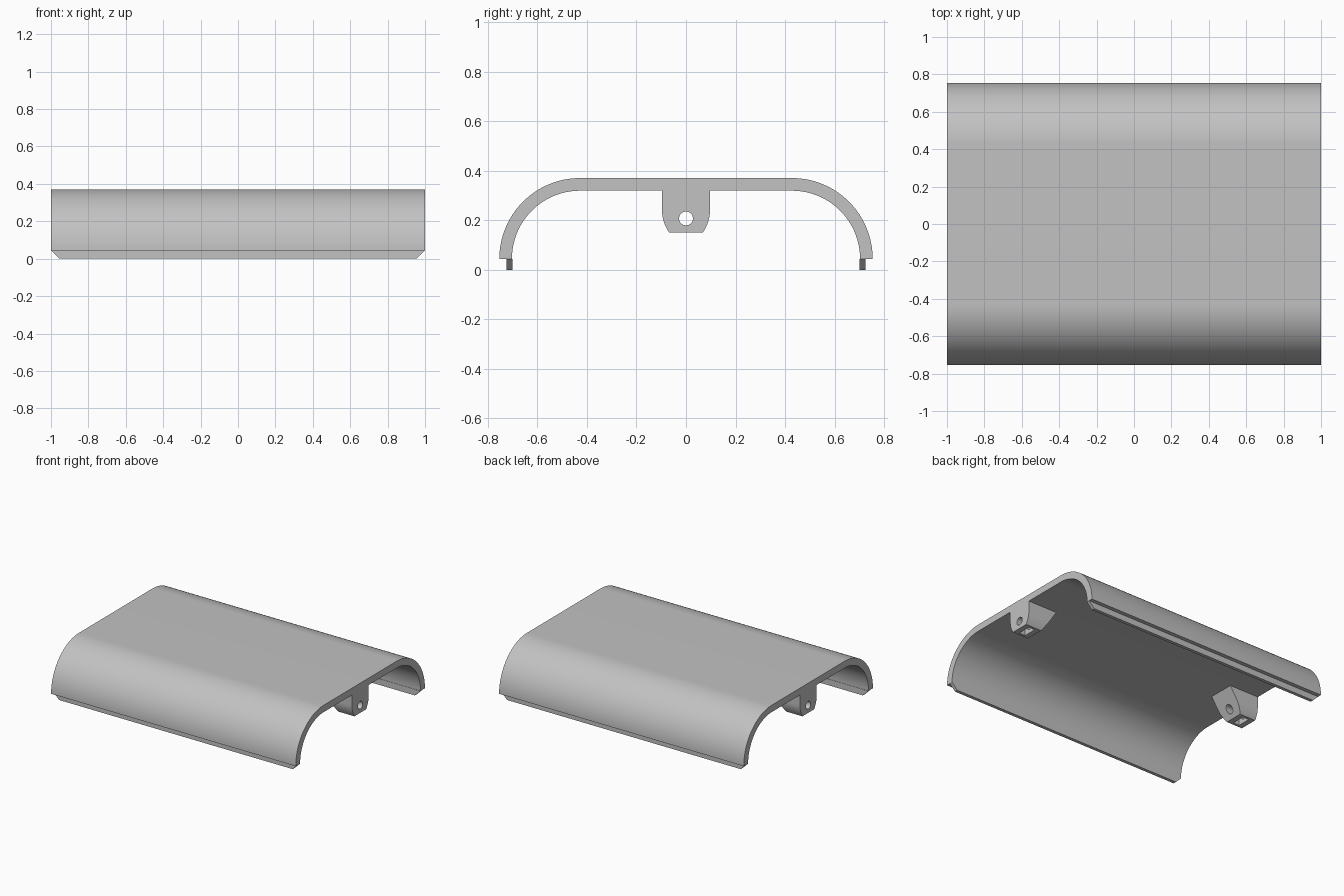
import bpy
import bmesh
from math import sin, cos, pi, radians

if "Cube" in bpy.data.objects:
    bpy.data.objects.remove(bpy.data.objects["Cube"])

grey = bpy.data.materials.new("plain grey")
grey.use_nodes = True
grey.diffuse_color = (0.54, 0.54, 0.54, 1)
grey.node_tree.nodes["Principled BSDF"].inputs["Base Color"].default_value = grey.diffuse_color

HALF_Y, TOP, RIM, RADIUS, WALL = 0.754, 0.371, 0.045, 0.326, 0.051
CEILING = TOP - WALL


def prism(name, profile, x_start, x_end):
    """Sweep a (y, z) profile along x; each end's x is a function of z."""
    bm = bmesh.new()
    a = [bm.verts.new((x_start(z), y, z)) for y, z in profile]
    b = [bm.verts.new((x_end(z), y, z)) for y, z in profile]
    bm.faces.new(a)
    bm.faces.new(b[::-1])
    n = len(profile)
    for i in range(n):
        j = (i + 1) % n
        bm.faces.new((a[j], a[i], b[i], b[j]))
    bmesh.ops.recalc_face_normals(bm, faces=bm.faces)
    mesh = bpy.data.meshes.new(name)
    bm.to_mesh(mesh)
    bm.free()
    mesh.materials.append(grey)
    obj = bpy.data.objects.new(name, mesh)
    bpy.context.collection.objects.link(obj)
    return obj


def activate(obj):
    bpy.ops.object.select_all(action="DESELECT")
    obj.select_set(True)
    bpy.context.view_layer.objects.active = obj


def smooth(obj):
    activate(obj)
    bpy.ops.object.shade_smooth_by_angle(angle=radians(30))


def cut(obj, cutter):
    cutter.hide_render = True
    mod = obj.modifiers.new("cut", "BOOLEAN")
    mod.operation = "DIFFERENCE"
    mod.solver = "EXACT"
    mod.object = cutter
    activate(obj)
    bpy.ops.object.modifier_apply(modifier=mod.name)
    bpy.data.objects.remove(cutter)


def arch(radius, steps=32):
    """Two quarter rounds joined by a flat top, from +y to -y."""
    c = HALF_Y - RADIUS
    angles = [pi / 2 * i / steps for i in range(steps + 1)]
    right = [(c + radius * cos(t), RIM + radius * sin(t)) for t in angles]
    return right + [(-y, z) for y, z in reversed(right)]


# Arched cover
shell = prism("cover_shell", arch(RADIUS) + arch(RADIUS - WALL)[::-1],
              lambda z: -1, lambda z: 1)
smooth(shell)

# Thin lips under both long rims, with chamfered ends
inner = HALF_Y - WALL
for side, label in ((-1, "front"), (1, "back")):
    profile = [(side * y, z) for y, z in
               ((inner - 0.002, 0), (inner + 0.022, 0),
                (inner + 0.022, RIM), (inner - 0.002, RIM))]
    prism(label + "_lip", profile, lambda z: z - RIM - 1 + 2 * (RIM - z),
          lambda z: 1 - (RIM - z))

# Hanging lugs with a sloped inner face, a pin hole and a nut slot
LUG_BOTTOM, SHOULDER = 0.152, 0.24
half = [(0.097, CEILING)]
for i in range(9):
    t = i / 8
    half.append((0.097 - 0.028 * t ** 2, SHOULDER + (LUG_BOTTOM - SHOULDER) * t))
lug_profile = half + [(-y, z) for y, z in reversed(half)]


def slope(z):
    return 1 - 0.13 - 0.11 * (z - LUG_BOTTOM) / (CEILING - LUG_BOTTOM)


for side, label in ((1, "left"), (-1, "right")):
    lug = prism(label + "_lug", lug_profile,
                lambda z: side * slope(z), lambda z: side)
    circle = [(0.028 * cos(2 * pi * i / 32), 0.208 + 0.028 * sin(2 * pi * i / 32))
              for i in range(32)]
    cut(lug, prism("hole_cutter", circle, lambda z: side * 0.6, lambda z: side * 1.2))
    slot = [(-0.05, 0.1), (0.05, 0.1), (0.05, 0.255), (-0.05, 0.255)]
    cut(lug, prism("slot_cutter", slot, lambda z: side * 0.91, lambda z: side * 0.96))
    smooth(lug)
